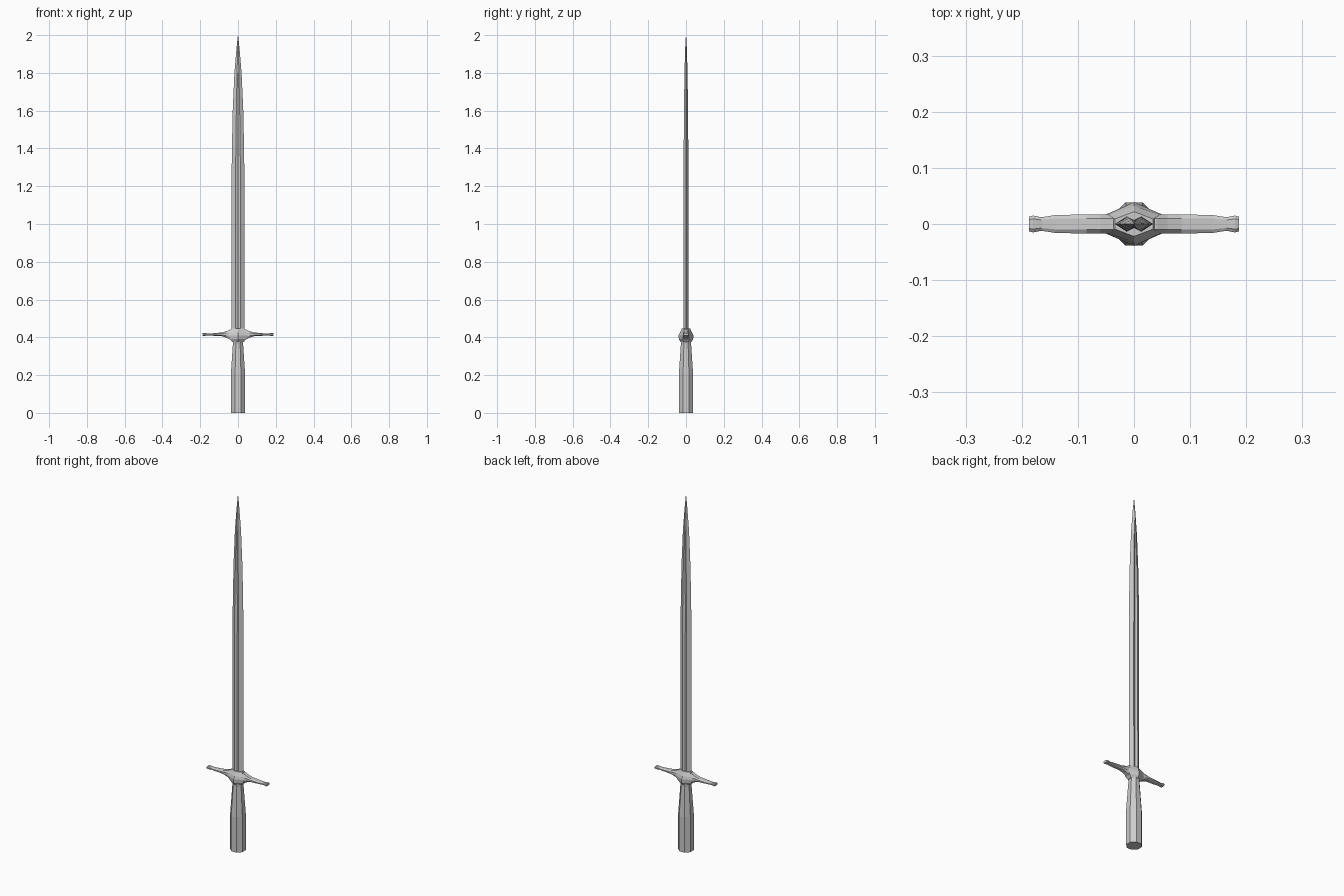
import bpy, bmesh, math

if "Cube" in bpy.data.objects:
    bpy.data.objects.remove(bpy.data.objects["Cube"])


def loft(name, rings):
    """Skin a list of equal-length point rings and cap both ends."""
    bm = bmesh.new()
    loops = [[bm.verts.new(p) for p in ring] for ring in rings]
    n = len(loops[0])
    for a, b in zip(loops, loops[1:]):
        for i in range(n):
            j = (i + 1) % n
            bm.faces.new((a[i], a[j], b[j], b[i]))
    bm.faces.new(loops[0][::-1])
    bm.faces.new(loops[-1])
    bmesh.ops.remove_doubles(bm, verts=bm.verts, dist=1e-6)
    bmesh.ops.recalc_face_normals(bm, faces=bm.faces)
    mesh = bpy.data.meshes.new(name)
    bm.to_mesh(mesh)
    bm.free()
    obj = bpy.data.objects.new(name, mesh)
    bpy.context.collection.objects.link(obj)
    return obj


def octagon(z, r):
    k = r / math.cos(math.pi / 8)
    return [(k * math.cos(math.pi / 8 + i * math.pi / 4),
             k * math.sin(math.pi / 8 + i * math.pi / 4), z) for i in range(8)]


# Grip: octagonal, wider toward the flat bottom
loft("grip", [octagon(z, r) for z, r in
              [(0, .038), (.2, .038), (.29, .032), (.365, .027), (.39, .028)]])


# Blade: sharp edges with a central groove on each side
def blade_ring(z, w, t, g, depth):
    half = [(w, 0), (g, t), (0, t - depth), (-g, t)]
    return [(x, y, z) for x, y in half + [(-x, -y) for x, y in half]]


loft("blade", [blade_ring(*s) for s in [
    (.42, .034, .014, .013, .007), (1.0, .034, .013, .013, .006),
    (1.35, .033, .0125, .012, .006), (1.6, .028, .011, .009, .004),
    (1.8, .019, .008, .005, .001), (1.92, .009, .005, .002, 0),
    (2.0, .0006, .0006, .0002, 0)]])


# Guard centre: faceted six-sided collar
def collar_ring(z, hx, side, hy):
    return [(hx, -side, z), (hx, side, z), (0, hy, z),
            (-hx, side, z), (-hx, -side, z), (0, -hy, z)]


loft("guard_collar", [collar_ring(*s) for s in [
    (.375, .03, .013, .028), (.39, .042, .017, .038), (.41, .05, .017, .039),
    (.425, .046, .017, .032), (.447, .034, .009, .022)]])


# Guard arms: bevelled bar, flaring into a small knob at each end
def arm_ring(x, hy, z0, z1):
    c = (z1 - z0) * .28
    k = hy * .6
    return [(x, -k, z0), (x, k, z0), (x, hy, z0 + c), (x, hy, z1 - c),
            (x, k, z1), (x, -k, z1), (x, -hy, z1 - c), (x, -hy, z0 + c)]


arm = loft("guard_arms", [arm_ring(*s) for s in [
    (0, .017, .382, .445), (.04, .017, .388, .442), (.06, .017, .398, .433),
    (.085, .017, .406, .426), (.14, .016, .409, .421), (.165, .012, .410, .421),
    (.18, .015, .407, .424), (.187, .013, .409, .422)]])
# Open the cap on the mirror plane, then mirror
bm = bmesh.new()
bm.from_mesh(arm.data)
caps = [f for f in bm.faces if all(abs(v.co.x) < 1e-5 for v in f.verts)]
bmesh.ops.delete(bm, geom=caps, context='FACES_ONLY')
bm.to_mesh(arm.data)
bm.free()
arm.modifiers.new("mirror", 'MIRROR')
